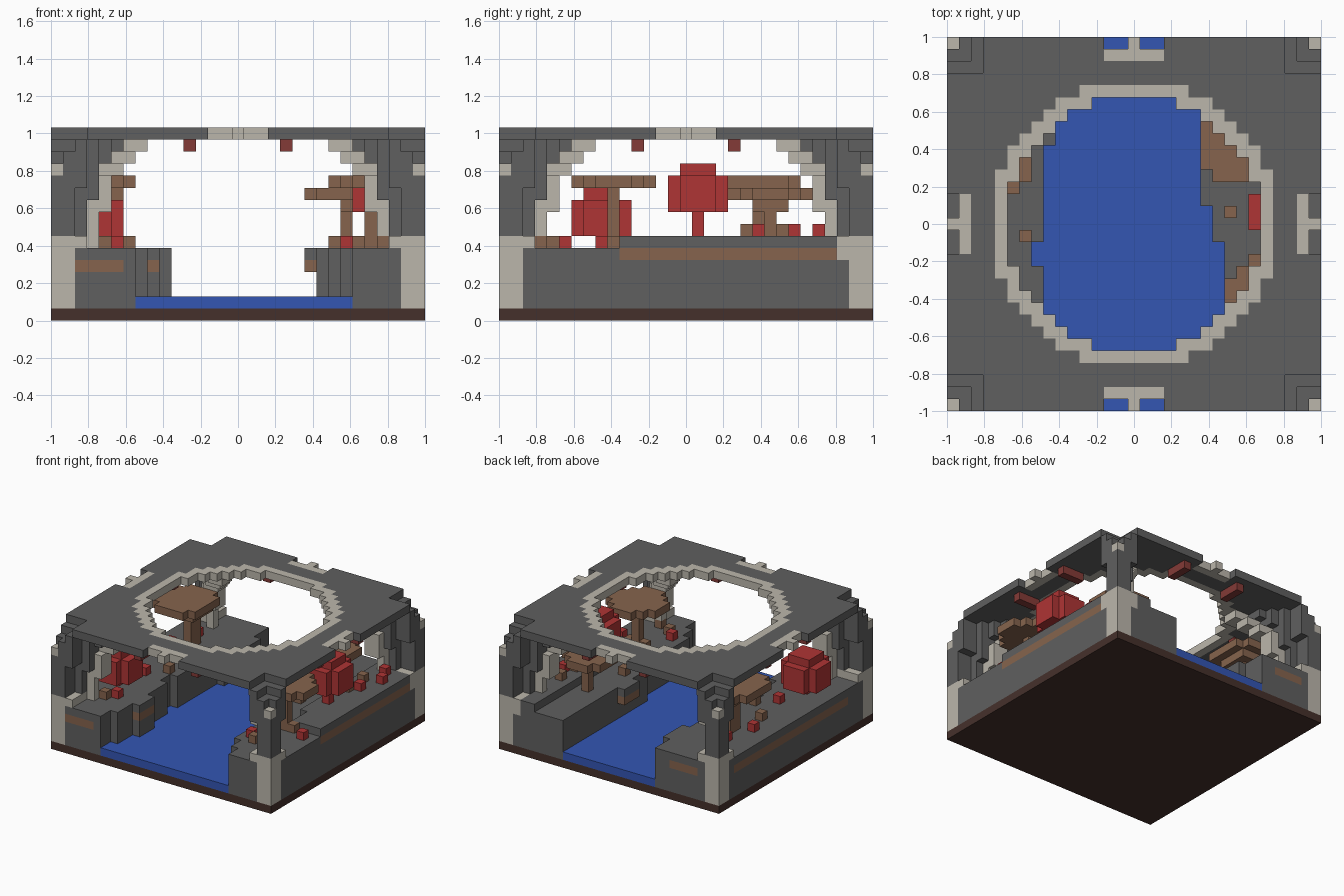
import bpy, bmesh
from mathutils import Vector

if "Cube" in bpy.data.objects:
    bpy.data.objects.remove(bpy.data.objects["Cube"])

N = 31
MID = 15
V = 2 / N

COLOURS = {
    "rock_grey": (0.115, 0.115, 0.115),
    "pale_stone": (0.50, 0.47, 0.41),
    "water_blue": (0.033, 0.092, 0.45),
    "wood_brown": (0.238, 0.127, 0.075),
    "leaf_red": (0.43, 0.035, 0.035),
    "base_brown": (0.060, 0.030, 0.024),
    "beam_red": (0.23, 0.043, 0.038),
}
MATS = list(COLOURS)
for name, rgb in COLOURS.items():
    m = bpy.data.materials.new(name)
    m.use_nodes = True
    m.diffuse_color = (*rgb, 1)
    m.node_tree.nodes["Principled BSDF"].inputs["Base Color"].default_value = (*rgb, 1)

cells = {}  # grid cell -> (part name, colour)


def put(part, colour, xs, ys, zs):
    for x in xs:
        for y in ys:
            for z in zs:
                cells[x, y, z] = (part, colour)


def disk(part, colour, cx, cy, rx, ry, zs):
    for x in range(N):
        for y in range(N):
            if ((x - cx) / rx) ** 2 + ((y - cy) / ry) ** 2 <= 1:
                put(part, colour, [x], [y], zs)


def corners(part, colour, a, b, zs):
    """Repeat one column at all four corners, measured from the centre."""
    for sx in (-1, 1):
        for sy in (-1, 1):
            put(part, colour, [MID + sx * a], [MID + sy * b], zs)


def expand(runs):
    return [edge for edge, count in runs for _ in range(count)]


# base and water
put("base", "base_brown", range(N), range(N), [0])
put("water", "water_blue", range(N), range(N), [1])

# the two banks of the winding channel
left_edge = expand([(7, 2), (8, 3), (9, 3), (8, 4), (7, 2), (8, 8), (9, 2), (10, 4), (9, 3)])
right_edge = expand([(25, 2), (24, 2), (23, 10), (22, 3), (21, 3), (22, 11)])
for y in range(N):
    for z in range(1, 6):
        put("right_bank", "rock_grey", range(left_edge[y]), [y], [z])
        start = right_edge[y] if z > 3 else max(22, right_edge[y])
        put("left_bank", "rock_grey", range(start, N), [y], [z])
    if y >= 10:
        put("left_bank", "rock_grey", range(27 if y < 13 else 26, N), [y], [6])

# earth seams in the banks
put("right_bank", "wood_brown", range(2, 6), [0], [4])
put("right_bank", "wood_brown", range(3, 7), [30], [4])
put("right_bank", "wood_brown", [0], range(5, 28), [4])
put("right_bank", "wood_brown", [7, 8], range(5, 8), [4])
put("left_bank", "wood_brown", [30], range(10, 28), [5])
put("left_bank", "wood_brown", [21], range(17, 20), [4])

# roof slab with a round opening, pale rim and cut corners
for x in range(N):
    for y in range(N):
        a, b = abs(x - MID), abs(y - MID)
        d = (a * a + b * b) ** 0.5
        if d <= 10.5 or min(a, b) >= 13:
            continue
        if d <= 11.8:
            put("roof_rim", "pale_stone", [x], [y], [15])
        else:
            put("roof", "rock_grey", [x], [y], [15])

# notched stone blocks in the middle of each roof edge
for s in (-1, 1):
    for t in range(-2, 3):
        for swap in (False, True):
            inner = (MID + s * 14, MID + t)
            outer = (MID + s * 15, MID + t)
            if swap:
                inner, outer = inner[::-1], outer[::-1]
            cells[(*inner, 15)] = ("roof_edge_stones", "pale_stone")
            if t == 0:
                cells[(*outer, 15)] = ("roof_edge_stones", "pale_stone")
            else:
                cells.pop((*outer, 15), None)

# red beams under the roof
for s in (-1, 1):
    for t in (-4, 4):
        for r in (12, 13, 14):
            put("roof_beams", "beam_red", [MID + s * r], [MID + t], [14])
            put("roof_beams", "beam_red", [MID + t], [MID + s * r], [14])

# pale corner footings
for a in (13, 14, 15):
    for b in (13, 14, 15):
        corners("corner_footings", "pale_stone", a, b, range(1 if min(a, b) > 13 else 6, 7))
for b in (14, 15):
    put("corner_footings", "pale_stone", [28], [MID + b], [5])
    put("corner_footings", "pale_stone", [MID + b], [28], [5])

# dark pillars that flare outward under the roof
for a in (13, 14, 15):
    for b in (13, 14, 15):
        if a == b == 15:
            zs = range(7, 12)
        elif min(a, b) >= 14:
            zs = range(7, 14)
        elif a == b:
            zs = range(7, 15)
        else:
            zs = range(11, 15)
        corners("corner_pillars", "rock_grey", a, b, zs)
corners("corner_lanterns", "pale_stone", 15, 15, [12])
for o, low in ((12, 10), (11, 13), (10, 14)):
    corners("corner_pillars", "rock_grey", o, o, range(low, 15))
    corners("corner_pillars", "rock_grey", o + 1, o, range(low, 15))
    corners("corner_pillars", "rock_grey", o, o + 1, range(low, 15))

# pale stepped ribs rising to the rim
corners("arch_ribs", "pale_stone", 12, 12, range(6, 10))
for o, zs in ((12, range(9, 12)), (11, [12]), (10, [13]), (9, [14])):
    corners("arch_ribs", "pale_stone", o, o - 1, zs)
    corners("arch_ribs", "pale_stone", o - 1, o, zs)
    corners("arch_ribs", "pale_stone", o - 1, o - 1, zs)
    if o < 12:
        corners("arch_ribs", "pale_stone", o, o, zs)

# flat-topped brown trees
put("right_tree", "wood_brown", [4], [21, 22], range(6, 11))
put("right_tree", "wood_brown", [3, 4, 5], range(20, 24), [10])
disk("right_tree", "wood_brown", 3.5, 21, 3.3, 3.4, [11])
put("left_back_tree", "wood_brown", [24], [22], range(6, 10))
put("left_back_tree", "wood_brown", [24], [21, 23], [9])
disk("left_back_tree", "wood_brown", 23.4, 22, 3, 3.5, [10])
put("left_front_tree", "wood_brown", [26], [9], range(6, 11))
put("left_front_tree", "wood_brown", [25, 27], [9], [6])
disk("left_front_tree", "wood_brown", 26, 9, 3.4, 3.4, [11])

# rounded red trees
put("left_red_tree", "leaf_red", [27], [16], [7, 8])
disk("left_red_tree", "leaf_red", 27, 16, 2.4, 2.4, range(9, 12))
put("left_red_tree", "leaf_red", range(26, 29), range(15, 18), [12])
put("right_red_tree", "leaf_red", [3], [8], [6])
disk("right_red_tree", "leaf_red", 3, 8, 2.4, 2.4, range(7, 10))
put("right_red_tree", "leaf_red", range(2, 5), range(7, 10), [10])

# small plants and stumps on the banks
for x, y, z in ((29, 8, 6), (24, 5, 6), (28, 21, 7), (29, 24, 7), (28, 26, 7),
                (2, 20, 6), (3, 24, 6), (4, 12, 6), (5, 5, 6)):
    put("small_plants", "leaf_red", [x], [y], [z])
for x, y, z in ((23, 16, 6), (27, 3, 6), (25, 4, 6), (27, 20, 7), (27, 23, 7),
                (3, 17, 6), (6, 14, 6), (4, 4, 6)):
    put("stumps", "wood_brown", [x], [y], [z])

# turn each part's cells into a mesh made of its outer faces
AXES = [Vector((1, 0, 0)), Vector((0, 1, 0)), Vector((0, 0, 1))]
for part in sorted({p for p, c in cells.values()}):
    own = {pos: c for pos, (p, c) in cells.items() if p == part}
    used = [c for c in MATS if c in own.values()]
    bm = bmesh.new()
    for pos, colour in own.items():
        centre = Vector(pos) + Vector((0.5, 0.5, 0.5))
        for i in range(3):
            for s in (-1, 1):
                n = AXES[i] * s
                if tuple(int(v) for v in Vector(pos) + n) in own:
                    continue
                u, w = AXES[(i + 1) % 3], AXES[(i + 2) % 3] * s
                ring = [(-1, -1), (1, -1), (1, 1), (-1, 1)]
                verts = [bm.verts.new((centre + (n + u * p + w * q) / 2) * V - Vector((1, 1, 0)))
                         for p, q in ring]
                bm.faces.new(verts).material_index = used.index(colour)
    bmesh.ops.remove_doubles(bm, verts=bm.verts, dist=V / 100)
    mesh = bpy.data.meshes.new(part)
    bm.to_mesh(mesh)
    bm.free()
    for c in used:
        mesh.materials.append(bpy.data.materials[c])
    bpy.context.collection.objects.link(bpy.data.objects.new(part, mesh))
